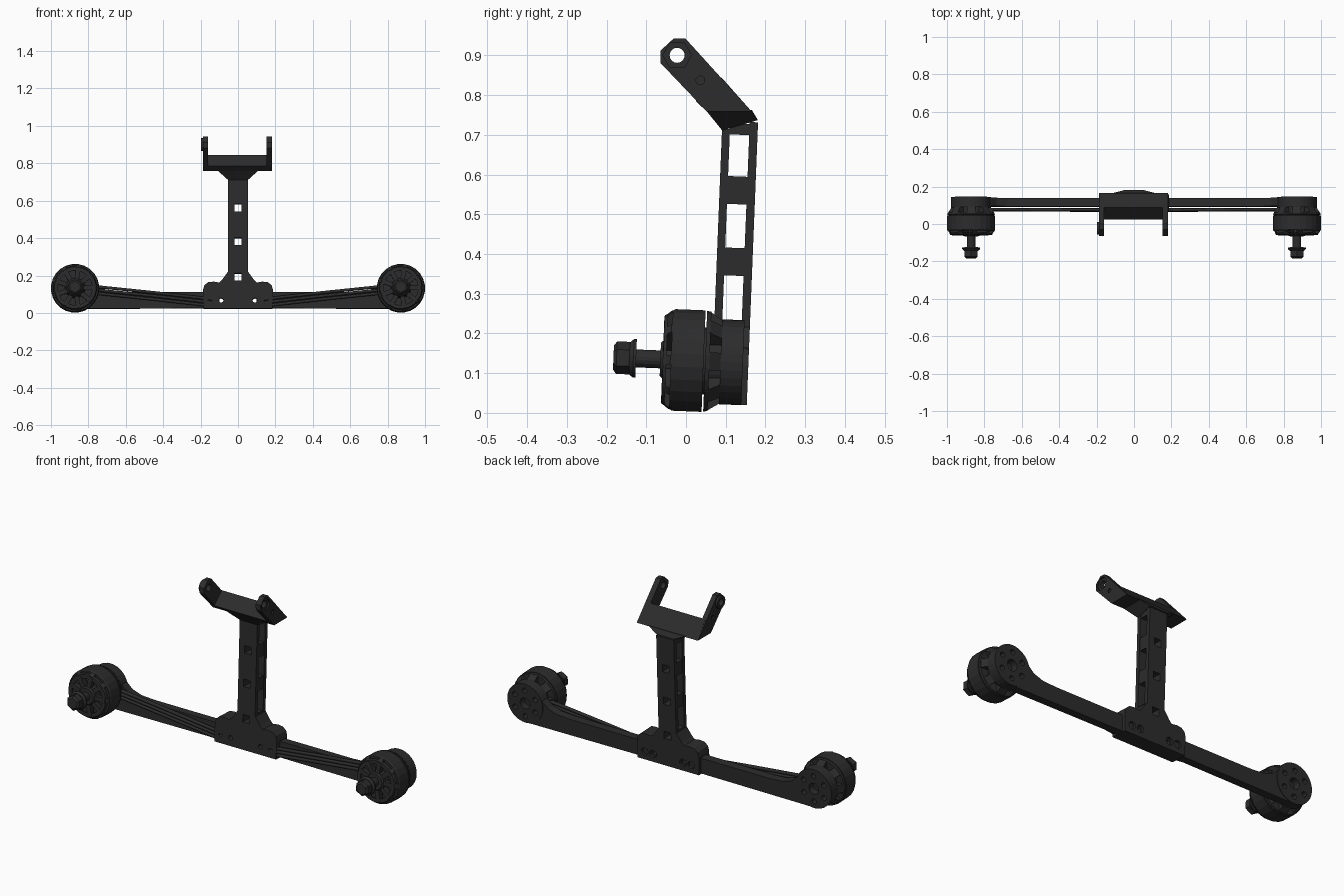
import bpy, bmesh, math
from mathutils import Matrix, Vector

if "Cube" in bpy.data.objects:
    bpy.data.objects.remove(bpy.data.objects["Cube"])

mat = bpy.data.materials.new("charcoal")
mat.diffuse_color = (0.025, 0.025, 0.025, 1)
mat.use_nodes = True
mat.node_tree.nodes["Principled BSDF"].inputs["Base Color"].default_value = mat.diffuse_color
TILT = Matrix.Rotation(-0.04, 4, 'X')   # the whole frame leans slightly back


def make(name, bm, tilt=True):
    bmesh.ops.recalc_face_normals(bm, faces=bm.faces)
    if tilt:
        bm.transform(TILT)
    me = bpy.data.meshes.new(name)
    bm.to_mesh(me)
    bm.free()
    me.materials.append(mat)
    ob = bpy.data.objects.new(name, me)
    bpy.context.collection.objects.link(ob)
    return ob


def loft(name, a, b, tilt=True):
    bm = bmesh.new()
    va = [bm.verts.new(p) for p in a]
    vb = [bm.verts.new(p) for p in b]
    n = len(a)
    bm.faces.new(va)
    bm.faces.new(vb[::-1])
    for i in range(n):
        j = (i + 1) % n
        bm.faces.new((va[i], vb[i], vb[j], va[j]))
    return make(name, bm, tilt)


def prism_y(name, pts, y0, y1, tilt=True):
    return loft(name, [(x, y0, z) for x, z in pts], [(x, y1, z) for x, z in pts], tilt)


def prism_x(name, pts, x0, x1, tilt=True):
    return loft(name, [(x0, y, z) for y, z in pts], [(x1, y, z) for y, z in pts], tilt)


def box(name, x0, x1, y0, y1, z0, z1):
    return prism_y(name, [(x0, z0), (x1, z0), (x1, z1), (x0, z1)], y0, y1)


def circle(u, v, r, n=16, off=0.0):
    return [(u + r * math.cos(off + 2 * math.pi * i / n),
             v + r * math.sin(off + 2 * math.pi * i / n)) for i in range(n)]


def lathe(name, prof, cx, cz, n=24, hollow=False):
    # profile of (radius, y) turned about an axis along y
    bm = bmesh.new()
    rings = [[bm.verts.new((u, y, v)) for u, v in circle(cx, cz, r, n, math.pi / n)]
             for r, y in prof]
    m = len(rings)
    for k in range(m if hollow else m - 1):
        a, b = rings[k], rings[(k + 1) % m]
        for i in range(n):
            j = (i + 1) % n
            bm.faces.new((a[i], a[j], b[j], b[i]))
    if not hollow:
        bm.faces.new(rings[0])
        bm.faces.new(rings[-1][::-1])
    return make(name, bm)


def radial(name, prof, width, count, cx, cz):
    # ribs with a (radius, y) profile repeated about an axis along y
    bm = bmesh.new()
    for k in range(count):
        M = Matrix.Translation((cx, 0, cz)) @ Matrix.Rotation(2 * math.pi * k / count, 4, 'Y')
        a = [bm.verts.new(M @ Vector((r, y, -width / 2))) for r, y in prof]
        b = [bm.verts.new(M @ Vector((r, y, width / 2))) for r, y in prof]
        n = len(prof)
        bm.faces.new(a)
        bm.faces.new(b[::-1])
        for i in range(n):
            j = (i + 1) % n
            bm.faces.new((a[i], b[i], b[j], a[j]))
    return make(name, bm)


def cut(ob, cutters):
    for c in cutters:
        m = ob.modifiers.new("cut", 'BOOLEAN')
        m.operation = 'DIFFERENCE'
        m.solver = 'EXACT'
        m.object = c
        bpy.context.view_layer.objects.active = ob
        bpy.ops.object.modifier_apply(modifier=m.name)
        bpy.data.objects.remove(c)


# Upright post: front and back strips joined by blocks, square holes through the blocks
front = box("post_front_strip", -.053, .053, .062, .082, .12, .718)
back = box("post_back_strip", -.053, .053, .131, .152, .12, .738)
holes = (.195, .385, .565)
for strip in (front, back):
    cut(strip, [box("cutter", -.02, .02, 0, .25, z - .02, z + .02) for z in holes])
for z in holes:
    b = box("post_block", -.05, .05, .081, .132, z - .035, z + .035)
    cut(b, [box("cutter", -.02, .02, 0, .25, z - .02, z + .02)])
box("post_top_block", -.05, .05, .081, .132, .705, .733)

# Central clamp with rounded shoulders
half = [(.185, .026), (.187, .125), (.18, .15), (.16, .167), (.13, .17), (.1, .165),
        (.085, .18), (.055, .222), (.025, .222), (.025, .172)]
clamp = prism_y("centre_clamp", half + [(-x, z) for x, z in half[::-1]], .062, .152)
cutters = []
for s in (-1, 1):
    cutters.append(prism_y("cutter", circle(s * .09, .07, .012), 0, .25))
    cutters.append(prism_y("cutter", circle(s * .09, .07, .02), .138, .25))
    cutters.append(prism_y("cutter", circle(s * .14, .07, .02), .138, .25))
    cutters.append(prism_y("cutter", circle(s * .15, .07, .01), 0, .075))
cut(clamp, cutters)

# Tilted fork bracket on top of the post (s runs down the fork, n across it)
def sn(s, n):
    return (.734 * n + .679 * s, .679 * n - .734 * s)


foot = [(.165, .759), (.052, .759)]
arm_prof = [sn(-.69, .551), sn(-.713, .572), sn(-.713, .618), sn(-.692, .639)] + foot[:1] + foot[1:]
eye = sn(-.676, .595)
for name, x0, x1 in (("left_fork_arm", -.187, -.16), ("right_fork_arm", .152, .182)):
    arm = prism_x(name, arm_prof, x0, x1, False)
    cs = [prism_x("cutter", circle(*eye, .019), x0 - .05, x1 + .05, False)]
    pin = circle(*sn(-.59, .595), .011)
    if x0 > 0:
        cs.append(prism_x("cutter", circle(*eye, .036, 6), x1 - .008, x1 + .05, False))
        cs.append(prism_x("cutter", pin, x1 - .008, x1 + .05, False))
    else:
        cs.append(prism_x("cutter", pin, x0 - .05, x0 + .008, False))
    cut(arm, cs)
boss = prism_x("left_fork_boss", circle(*eye, .034, 16), -.198, -.186, False)
cut(boss, [prism_x("cutter", circle(*eye, .019), -.25, -.1, False)])
prism_x("fork_bridge", [sn(-.56, .551), sn(-.56, .639)] + foot, -.18, .175, False)
loft("fork_gusset",
     [(-.11, .05, .762), (.11, .05, .762), (.11, .166, .762), (-.11, .166, .762)],
     [(-.053, .091, .711), (.053, .091, .711), (.053, .181, .737), (-.053, .181, .737)], False)

# Wing arms, cables and motors on both sides
CZ = .132
for s, side in ((-1, "left"), (1, "right")):
    cx = s * .871
    arm = [(.1, .03), (.87, .026), (.79, .075), (.785, .175), (.765, .165),
           (.735, .138), (.68, .12), (.6, .115), (.1, .115)]
    prism_y(side + "_wing_arm", [(s * x, z) for x, z in arm], .09, .135)

    # round motor mount with screw holes
    mount = prism_y(side + "_motor_mount", circle(cx, CZ, .107, 32), .082, .138)
    cut(mount, [prism_y("cutter", circle(cx, CZ, .03), .1, .25)] +
        [prism_y("cutter", circle(u, v, .014, 12), .1, .25)
         for u, v in circle(cx, CZ, .07, 6, math.pi / 6)])

    # three motor cables fanned along the arm
    cu = bpy.data.curves.new(side + "_cables", 'CURVE')
    cu.dimensions = '3D'
    cu.bevel_depth = .009
    cu.bevel_resolution = 1
    cu.use_fill_caps = True
    for k in range(3):
        d = k * .018
        path = [(.80, .144 - d), (.74, .142 - d), (.45, .112 - d), (.14, .077 - d)]
        sp = cu.splines.new('POLY')
        sp.points.add(len(path) - 1)
        for p, (x, z) in zip(sp.points, path):
            p.co = (*(TILT @ Vector((s * x, .072, z))), 1)
    cu.materials.append(mat)
    bpy.context.collection.objects.link(bpy.data.objects.new(side + "_cables", cu))

    # motor base with ribs
    lathe(side + "_motor_base_core", [(.085, .036), (.085, .083)], cx, CZ)
    radial(side + "_motor_base_ribs",
           [(.05, .044), (.125, .044), (.125, .051), (.105, .083), (.05, .083)], .045, 8, cx, CZ)
    lathe(side + "_motor_base_ring", [(.08, .043), (.128, .043), (.126, .054), (.08, .054)],
          cx, CZ, 24, True)

    # spinning bell, stator, vented front cap
    lathe(side + "_motor_bell",
          [(.114, -.043), (.125, -.043), (.129, -.036), (.129, .039), (.114, .039)],
          cx, CZ, 24, True)
    lathe(side + "_motor_stator", [(.116, -.026), (.116, .038)], cx, CZ)
    radial(side + "_motor_cap_spokes",
           [(.03, -.064), (.108, -.064), (.124, -.045), (.124, -.038), (.03, -.038)],
           .024, 9, cx, CZ)
    lathe(side + "_motor_cap_ring",
          [(.092, -.063), (.112, -.063), (.117, -.055), (.092, -.055)], cx, CZ, 24, True)
    lathe(side + "_motor_hub", [(.042, -.07), (.05, -.062), (.055, -.02)], cx, CZ)

    # shaft and propeller nut
    lathe(side + "_shaft", [(.023, -.135), (.023, -.065)], cx, CZ, 16)
    lathe(side + "_nut_flange", [(.04, -.148), (.049, -.138), (.049, -.131)], cx, CZ, 20)
    lathe(side + "_nut", [(.03, -.188), (.041, -.18), (.041, -.14)], cx, CZ, 6)
